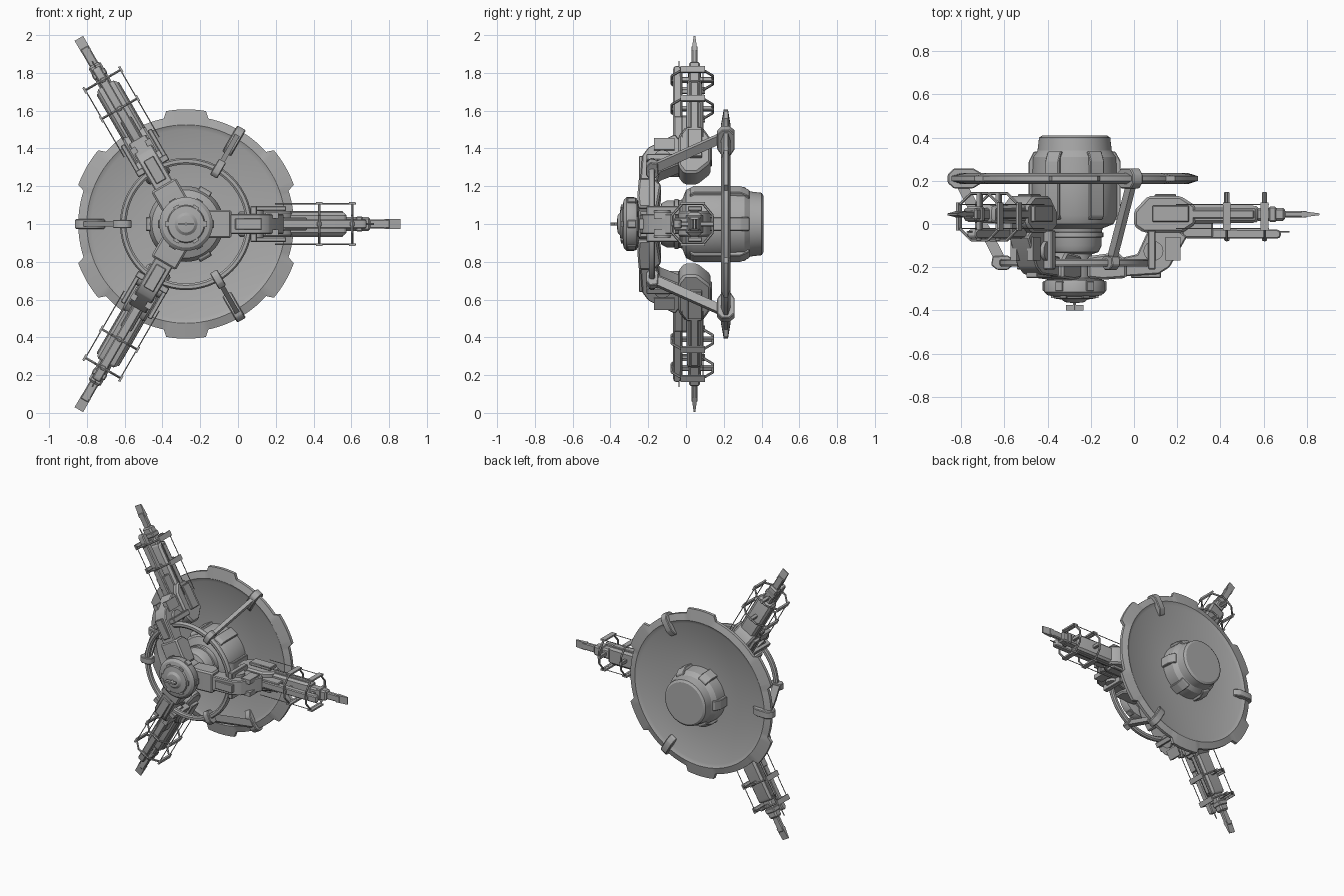
import bpy, bmesh, math
from mathutils import Matrix, Vector

if "Cube" in bpy.data.objects:
    bpy.data.objects.remove(bpy.data.objects["Cube"], do_unlink=True)

grey = bpy.data.materials.new("hull_grey")
grey.use_nodes = True
COLOR = (0.4, 0.4, 0.4, 1)
grey.diffuse_color = COLOR
grey.node_tree.nodes["Principled BSDF"].inputs["Base Color"].default_value = COLOR

HUB = Matrix.Translation((-0.275, 0, 1))
ONCE, ARMS, STRUTS = [0], [0, 120, 240], [60, 180, 300]
SIX = ARMS + STRUTS


def finish(name, bm, angles, bevel=0):
    """Local x is outward, y along the hub axis, z sideways; one copy per angle."""
    if bevel:
        bmesh.ops.bevel(bm, geom=bm.edges[:], offset=bevel, segments=1, affect='EDGES')
    bmesh.ops.recalc_face_normals(bm, faces=bm.faces[:])
    mesh = bpy.data.meshes.new(name)
    bm.to_mesh(mesh)
    bm.free()
    mesh.materials.append(grey)
    for i, a in enumerate(angles):
        ob = bpy.data.objects.new(name if len(angles) == 1 else f"{name}_{i + 1}", mesh)
        bpy.context.collection.objects.link(ob)
        ob.matrix_world = HUB @ Matrix.Rotation(-math.radians(a), 4, 'Y')
        if i == 0:
            bpy.ops.object.select_all(action='DESELECT')
            ob.select_set(True)
            bpy.context.view_layer.objects.active = ob
            bpy.ops.object.shade_smooth_by_angle(angle=math.radians(30))


def prism(name, pts, half, angles, bevel=0, centers=(0,)):
    """Side profile (outward, axial) given thickness sideways."""
    bm = bmesh.new()
    for c in centers:
        face = bm.faces.new([bm.verts.new((x, y, c - half)) for x, y in pts])
        new = bmesh.ops.extrude_face_region(bm, geom=[face])["geom"]
        verts = [v for v in new if isinstance(v, bmesh.types.BMVert)]
        bmesh.ops.translate(bm, verts=verts, vec=(0, 0, 2 * half))
    finish(name, bm, angles, bevel)


def box(name, x0, x1, y0, y1, half, angles, bevel=0, centers=(0,)):
    prism(name, [(x0, y0), (x1, y0), (x1, y1), (x0, y1)], half, angles, bevel, centers)


def lathe(name, profile, segs=64, closed=False, rim=None):
    """Spin (radius, axial) points round the hub axis."""
    bm = bmesh.new()
    rings = []
    for i in range(segs):
        a = 2 * math.pi * i / segs
        rings.append([bm.verts.new((r * s * math.cos(a), y, r * s * math.sin(a)))
                      for r, y in profile
                      for s in [rim(r, math.degrees(a)) if rim else 1]])
    n = len(profile)
    for i in range(segs):
        p, q = rings[i], rings[(i + 1) % segs]
        for j in range(n if closed else n - 1):
            k = (j + 1) % n
            bm.faces.new((p[j], p[k], q[k], q[j]))
    if not closed:
        for j in (0, n - 1):
            bm.faces.new([r[j] for r in rings])
    finish(name, bm, ONCE)


def tubes(name, segments, radius, angles, sides=6):
    """Straight bars between pairs of points."""
    bm = bmesh.new()
    for a, b in segments:
        a, b = Vector(a), Vector(b)
        d = b - a
        m = Matrix.Translation((a + b) / 2) @ d.to_track_quat('Z', 'Y').to_matrix().to_4x4()
        bmesh.ops.create_cone(bm, cap_ends=True, segments=sides, radius1=radius,
                              radius2=radius, depth=d.length, matrix=m)
    finish(name, bm, angles)


# Central hub, engine and nose
lathe("engine", [(0.15, 0.41), (0.165, 0.4), (0.172, 0.34), (0.18, 0.33), (0.195, 0.31),
                 (0.2, 0.2), (0.2, 0.04), (0.18, 0.0), (0.13, -0.02), (0.125, -0.04),
                 (0.125, -0.1), (0.11, -0.13), (0.08, -0.14), (0.08, -0.27)])
lathe("hub_collar", [(0.1, -0.03), (0.133, -0.04), (0.133, -0.06), (0.1, -0.07)])
lathe("nose", [(0.09, -0.25), (0.135, -0.26), (0.142, -0.275), (0.142, -0.315),
               (0.125, -0.33), (0.1, -0.335), (0.095, -0.345), (0.06, -0.35),
               (0.045, -0.362), (0.02, -0.365)])
prism("engine_rib", [(0.17, 0.02), (0.2, 0.02), (0.213, 0.04), (0.213, 0.29),
                     (0.19, 0.335), (0.17, 0.335)], 0.036, SIX, 0.004)
box("nose_block", 0.1, 0.148, -0.31, -0.265, 0.02, SIX, 0.003)
box("nose_clip", 0.075, 0.11, -0.343, -0.325, 0.016, SIX)
tubes("antenna_stem", [((0, -0.36, 0), (0, -0.4, 0))], 0.008, ONCE)
box("antenna_plate", -0.04, 0.04, -0.4, -0.375, 0.006, ONCE)


# Notched dish and the front ring
def notch(r, deg):
    return 0.94 if r > 0.58 and abs(deg % 60 - 30) > 10.5 else 1


lathe("dish", [(0.15, 0.197), (0.5, 0.197), (0.525, 0.185), (0.607, 0.2), (0.607, 0.222),
               (0.525, 0.236), (0.5, 0.223), (0.15, 0.223)], 180, True, notch)
lathe("front_ring", [(0.315, -0.19), (0.325, -0.197), (0.342, -0.197), (0.35, -0.185),
                     (0.35, -0.17), (0.34, -0.163), (0.322, -0.163), (0.315, -0.17)],
      72, True)

# Struts joining ring and dish
prism("strut", [(0.325, -0.19), (0.36, -0.19), (0.55, 0.18), (0.5, 0.19), (0.33, -0.14)],
      0.013, STRUTS)
prism("rim_clamp", [(0.43, 0.19), (0.47, 0.165), (0.56, 0.165), (0.588, 0.19),
                    (0.588, 0.23), (0.56, 0.258), (0.47, 0.258), (0.43, 0.235)],
      0.026, STRUTS, 0.005)
prism("ring_clamp", [(0.29, -0.195), (0.31, -0.212), (0.36, -0.212), (0.387, -0.19),
                     (0.38, -0.15), (0.31, -0.145), (0.29, -0.16)], 0.022, STRUTS, 0.004)

# Arm root: hub block, angled elbow and pivot
prism("arm_root", [(0.06, -0.25), (0.13, -0.258), (0.24, -0.25), (0.24, -0.17),
                   (0.2, -0.13), (0.06, -0.15)], 0.075, ARMS, 0.01)
prism("arm_elbow", [(0.2, -0.245), (0.39, -0.232), (0.44, -0.2), (0.52, -0.06),
                    (0.47, -0.02), (0.34, -0.03), (0.29, -0.14), (0.2, -0.16)],
      0.053, ARMS, 0.006)
tubes("elbow_pivot", [((0.365, -0.125, -0.072), (0.365, -0.125, 0.072))], 0.046, ARMS, 16)
box("elbow_flange", 0.34, 0.375, -0.21, -0.03, 0.095, ARMS, 0.004)
box("elbow_cover", 0.26, 0.4, -0.25, -0.22, 0.03, ARMS, 0.004)
box("elbow_clip", 0.42, 0.49, -0.17, -0.06, 0.016, ARMS, 0, (-0.045, 0.045))

# Shoulder housing behind the elbow
prism("shoulder", [(0.275, -0.01), (0.275, 0.06), (0.34, 0.13), (0.49, 0.13),
                   (0.56, 0.085), (0.56, 0.0), (0.5, -0.04), (0.32, -0.04)],
      0.07, ARMS, 0.012)
box("shoulder_side", 0.36, 0.53, 0.01, 0.085, 0.012, ARMS, 0.004, (-0.082, 0.082))
box("shoulder_cap", 0.37, 0.47, 0.12, 0.138, 0.035, ARMS, 0.004)

# Main barrel in stepped sections, ending in a flat tip
prism("barrel_sleeve", [(0.46, 0.0), (0.84, 0.005), (0.85, 0.015), (0.85, 0.075),
                        (0.84, 0.085), (0.46, 0.09)], 0.06, ARMS, 0.014)
box("barrel_rail", 0.5, 0.83, 0.025, 0.065, 0.069, ARMS, 0.004)
box("barrel_middle", 0.84, 0.975, 0.015, 0.075, 0.036, ARMS, 0.01)
box("barrel_band", 0.9, 0.935, 0.01, 0.08, 0.04, ARMS, 0.006)
box("barrel_end", 0.97, 1.08, 0.03, 0.06, 0.025, ARMS, 0.006)
prism("barrel_tip", [(1.05, 0.03), (1.135, 0.041), (1.135, 0.049), (1.05, 0.06)],
      0.026, ARMS)

# Second, thinner barrel in front of the main one
prism("lower_barrel", [(0.48, -0.06), (0.53, -0.068), (0.94, -0.068), (0.955, -0.06),
                       (0.955, -0.035), (0.94, -0.025), (0.48, -0.02)], 0.024, ARMS, 0.006)
box("lower_barrel_mount", 0.5, 0.64, -0.062, 0.02, 0.034, ARMS, 0.005)
tubes("lower_needle", [((0.95, -0.037, 0), (0.995, -0.037, 0))], 0.004, ARMS)

# Six-sided frames round the barrels, with feet and guy wires
hoop = [(-0.075, 0.045), (-0.02, 0.107), (0.09, 0.107), (0.142, 0.045)]
hoop += [(y, -z) for y, z in reversed(hoop)]
STATIONS = (0.705, 0.88)
bars = [((x, *hoop[i]), (x, *hoop[(i + 1) % 8])) for x in STATIONS for i in range(8)]
tubes("barrel_hoop", bars, 0.007, ARMS)
for x in STATIONS:
    box("hoop_foot", x - 0.018, x + 0.018, -0.03, 0.1, 0.006, ARMS, 0, (-0.11, 0.11))
    box("hoop_collar", x - 0.012, x + 0.012, -0.078, 0.148, 0.012, ARMS, 0.003)
tubes("guy_wires", [((0.47, y, s * 0.107), (0.9, y, s * 0.107))
                    for s in (-1, 1) for y in (-0.02, 0.09)], 0.003, ARMS)
